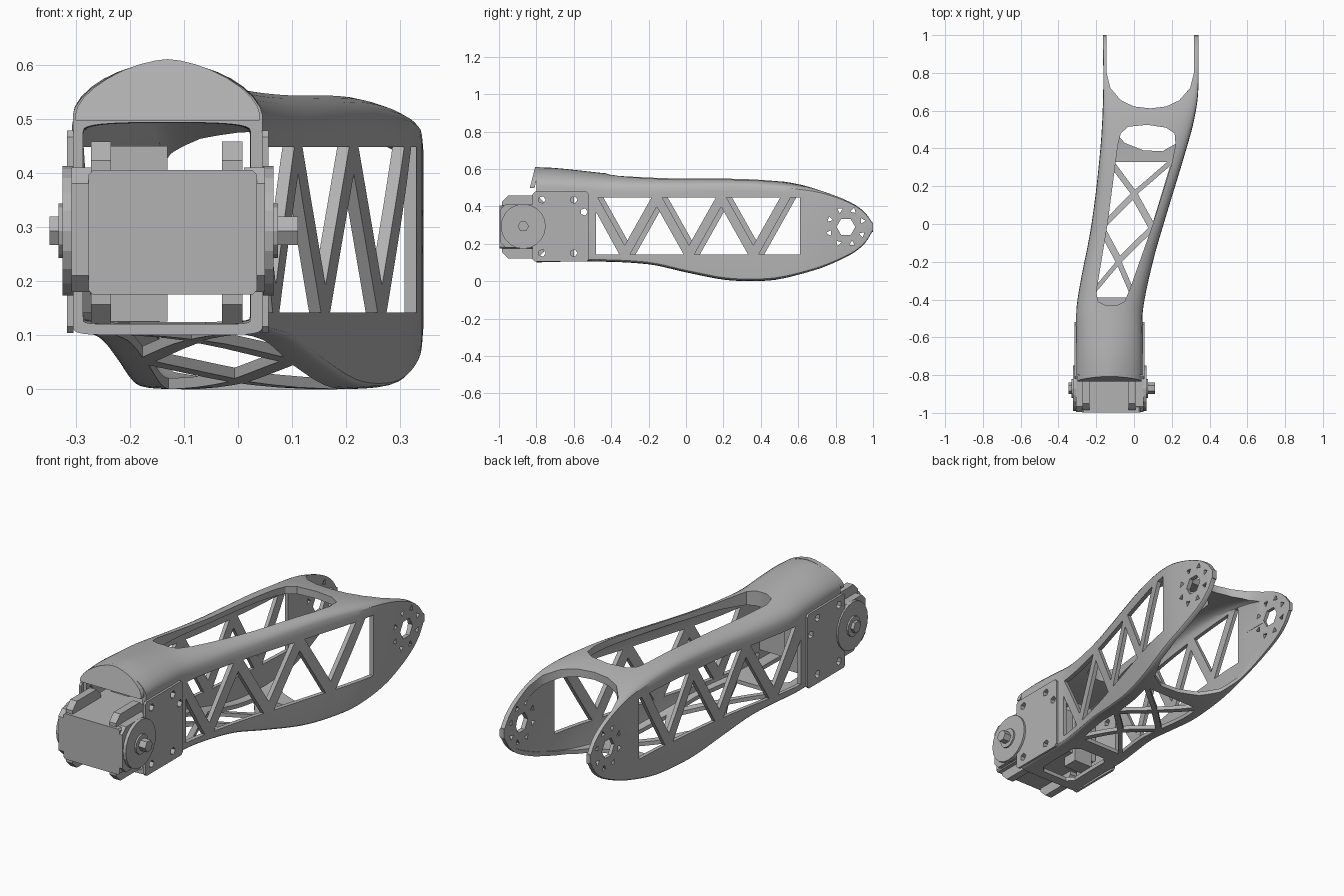
import bpy, bmesh, math
from mathutils import Vector

if "Cube" in bpy.data.objects:
    bpy.data.objects.remove(bpy.data.objects["Cube"], do_unlink=True)

grey = bpy.data.materials.new("plain_grey")
grey.use_nodes = True
GREY = (0.45, 0.45, 0.45, 1)
grey.diffuse_color = GREY
grey.node_tree.nodes["Principled BSDF"].inputs["Base Color"].default_value = GREY


def finish(name, bm):
    bmesh.ops.recalc_face_normals(bm, faces=bm.faces)
    me = bpy.data.meshes.new(name)
    bm.to_mesh(me)
    bm.free()
    me.materials.append(grey)
    ob = bpy.data.objects.new(name, me)
    bpy.context.collection.objects.link(ob)
    return ob


def prisms(name, polys, axis, lo, hi):
    """Extrude 2D outlines along an axis: x uses (y, z), y uses (x, z), z uses (x, y)."""
    place = {"x": lambda p, d: (d, p[0], p[1]),
             "y": lambda p, d: (p[0], d, p[1]),
             "z": lambda p, d: (p[0], p[1], d)}[axis]
    bm = bmesh.new()
    for poly in polys:
        a = [bm.verts.new(place(p, lo)) for p in poly]
        b = [bm.verts.new(place(p, hi)) for p in poly]
        bm.faces.new(a)
        bm.faces.new(b[::-1])
        for i in range(len(a)):
            j = (i + 1) % len(a)
            bm.faces.new((a[i], a[j], b[j], b[i]))
    return finish(name, bm)


def rect(x0, x1, z0, z1, c=0.0):
    if not c:
        return [(x0, z0), (x1, z0), (x1, z1), (x0, z1)]
    return [(x0 + c, z0), (x1 - c, z0), (x1, z0 + c), (x1, z1 - c),
            (x1 - c, z1), (x0 + c, z1), (x0, z1 - c), (x0, z0 + c)]


def ngon(cx, cy, r, n, turn=0.0):
    return [(cx + r * math.cos(turn + math.tau * i / n),
             cy + r * math.sin(turn + math.tau * i / n)) for i in range(n)]


def curve(*pts):
    """Smooth interpolation through (y, value) points."""
    def slope(i):
        a, b = pts[max(i - 1, 0)], pts[min(i + 1, len(pts) - 1)]
        return (b[1] - a[1]) / (b[0] - a[0])

    def f(y):
        y = min(max(y, pts[0][0]), pts[-1][0])
        i = max(k for k in range(len(pts) - 1) if pts[k][0] <= y)
        (y0, v0), (y1, v1) = pts[i], pts[i + 1]
        h = y1 - y0
        t = (y - y0) / h
        return ((2*t**3 - 3*t**2 + 1) * v0 + (t**3 - 2*t**2 + t) * h * slope(i)
                + (3*t**2 - 2*t**3) * v1 + (t**3 - t**2) * h * slope(i + 1))
    return f


# Outline of the arm along its length
left = curve((-.82, -.305), (-.6, -.305), (-.42, -.302), (0, -.225), (.4, -.178), (.7, -.163), (1, -.165))
right = curve((-.82, .045), (-.6, .045), (-.45, .048), (-.2, .1), (0, .157), (.4, .278), (.55, .318), (.7, .34), (1, .342))
top = curve((-.82, .608), (-.7, .605), (-.4, .574), (-.1, .556), (.3, .55), (.5, .535),
            (.65, .507), (.8, .458), (.9, .412), (.96, .365), (.995, .315))
bottom = curve((-.82, .1), (-.5, .105), (-.2, .09), (0, .047), (.2, .008), (.35, 0),
               (.5, .01), (.7, .06), (.8, .1), (.9, .152), (.96, .205), (.995, .262))
cap = curve((-.82, .1), (-.4, .095), (0, .08), (.5, .06), (.75, .03), (1, .015))
power = curve((-.82, 1.6), (-.3, 2.4), (0, 3), (.3, 3.5), (.6, 4), (.8, 7), (1, 8))
in_top = curve((-1, .495), (-.5, .495), (-.2, .525), (.3, .523), (.6, .48), (.8, .42), (.95, .33))
in_cap = curve((-1, .015), (-.5, .025), (-.1, .07), (.5, .05), (.95, .02))


def section(x0, x1, z0, z1, up, down, n):
    """Closed section with a domed top and rounded bottom."""
    c, a, pts = (x0 + x1) / 2, (x1 - x0) / 2, []
    for sign, base, h, e in ((1, z1 - up, up, n), (-1, z0 + down, down, 7)):
        for i in range(17):
            t = math.pi * i / 16
            cx, s = math.cos(t) * sign, max(math.sin(t), 0)
            pts.append((c + a * math.copysign(abs(cx) ** (2 / e), cx), base + sign * h * s ** (2 / e)))
    return pts


def loft(name, ys, shape):
    bm = bmesh.new()
    rings = [[bm.verts.new((x, y, z)) for x, z in shape(y)] for y in ys]
    for a, b in zip(rings, rings[1:]):
        for i in range(len(a)):
            j = (i + 1) % len(a)
            bm.faces.new((a[i], a[j], b[j], b[i]))
    bm.faces.new(rings[0])
    bm.faces.new(rings[-1])
    return finish(name, bm)


def outer(y):
    return section(left(y), right(y), bottom(y), top(y), cap(y), min(.03, cap(y)), power(y))


def inner(y):
    return section(left(y) + .019, right(y) - .022, bottom(y) + .02, in_top(y), in_cap(y), .015, 3)


def cut(ob, cutters):
    for c in cutters:
        m = ob.modifiers.new(c.name, "BOOLEAN")
        m.operation, m.solver, m.object = "DIFFERENCE", "EXACT", c
    bpy.context.view_layer.update()
    me = bpy.data.meshes.new_from_object(ob.evaluated_get(bpy.context.evaluated_depsgraph_get()))
    ob.modifiers.clear()
    ob.data = me


def smooth(ob, angle=30):
    bpy.ops.object.select_all(action="DESELECT")
    ob.select_set(True)
    bpy.context.view_layer.objects.active = ob
    bpy.ops.object.shade_smooth_by_angle(angle=math.radians(angle))


# Side lattice: zigzag bars between two rails
LOW, HIGH, BAR = .142, .448, .028
START, END = -.48, .61


def lattice(first):
    nodes = [first + .172 * i for i in range(7)]
    polys = [[(START, LOW), (nodes[1] - BAR, LOW), (START, HIGH - .08)],
             [(nodes[5] + BAR, LOW), (END, LOW), (END, HIGH), (nodes[6] + BAR, HIGH)]]
    for i in range(5):
        z0, z1 = (HIGH, LOW) if i % 2 == 0 else (LOW, HIGH)
        a, b = nodes[i] + BAR, nodes[i + 2] - BAR
        t = (b - a) / (b - a + 2 * BAR)
        polys.append([(a, z0), (b, z0), (nodes[i + 1], z0 + (z1 - z0) * t)])
    return polys


# Floor lattice: two crossings with a diamond opening between them
def floor_point(u, y):
    return Vector((left(y) + .05 + (right(y) - left(y) - .1) * u, y))


Y0, Y1, Y2, Y3, Y4 = -.4, -.2, -.02, .16, .34
openings = [[(0, Y0), (1, Y0), (.5, Y1)], [(0, Y0), (.5, Y1), (0, Y2)], [(1, Y0), (1, Y2), (.5, Y1)],
            [(.5, Y1), (1, Y2), (.5, Y3), (0, Y2)],
            [(0, Y2), (.5, Y3), (0, Y4)], [(1, Y2), (1, Y4), (.5, Y3)], [(.5, Y3), (1, Y4), (0, Y4)]]
floor = []
for shape in openings:
    pts = [floor_point(*p) for p in shape]
    mid = sum(pts, Vector((0, 0))) / len(pts)
    floor.append([mid + (p - mid) * .82 for p in pts])
floor.append(rect(-.23, -.03, -.75, -.47, .03))

# Oval top window and the two fork slots
window = [(-.2, -.36), (-.19, -.41), (-.15, -.43), (-.09, -.43), (-.05, -.41), (-.02, -.34), (.1, 0),
          (.2, .32), (.22, .42), (.215, .48), (.17, .51), (.07, .525), (-.03, .515), (-.07, .48), (-.085, .42), (-.14, 0)]
slot_top = [(-.145, 1.1), (-.145, .8), (-.125, .72), (-.07, .655), (0, .622), (.085, .612),
            (.17, .622), (.24, .655), (.297, .72), (.317, .8), (.317, 1.1)]
slot_low = [(-.145, 1.1), (-.145, .62), (-.12, .51), (-.05, .43), (.05, .39),
            (.15, .385), (.23, .43), (.29, .55), (.317, .7), (.317, 1.1)]

# Pivot and screw holes
PIVOT = (.855, .29)
holes = [ngon(*PIVOT, .05, 6)]
for i in range(8):
    x, z = ngon(*PIVOT, .095, 8, .35)[i]
    holes.append(ngon(x, z, .017, 3, i * 1.3))
screws = [ngon(y, z, .02, 5) for y, z in ((-.77, .435), (-.6, .435), (-.545, .37), (-.77, .15), (-.6, .15))]

ys = [-.8 + .04 * i for i in range(42)] + [.88, .91, .935, .96, .975, .987, .995, 1]
body = loft("arm_shell", ys, outer)
screw_cutter = prisms("screw_cuts", holes + screws, "x", -.6, .6)
# Each lattice cutter reaches only its own wall, split by a slanted plane along the arm
near_cutter = prisms("left_lattice_cuts", lattice(-.5), "x", -.03, .6)
far_cutter = prisms("right_lattice_cuts", lattice(-.47), "x", -.6, -.03)
for cutter, edge in ((near_cutter, "min"), (far_cutter, "max")):
    for v in cutter.data.vertices:
        if abs(v.co.x) < .1:
            v.co.x = (left(v.co.y) + right(v.co.y)) / 2
cutters = [
    loft("hollow", [-1 + .05 * i for i in range(39)], inner),
    prisms("window_cut", [window], "z", .3, 1),
    prisms("fork_top_cut", [slot_top], "z", .27, 1),
    prisms("fork_low_cut", [slot_low], "z", -.2, .28),
    prisms("floor_cuts", floor, "z", -.2, .2),
    near_cutter, far_cutter, screw_cutter]
cut(body, cutters)
smooth(body)

# Arched lip over the mouth, leaning back
arch = section(-.3, .04, .1, .61, .1, .03, 1.6)[:17]
lip = prisms("front_lip", [[(.04, .497)] + arch + [(-.3, .497)]], "y", -.835, -.81)
for v in lip.data.vertices:
    v.co.y += (v.co.z - .497) * .25

# Mounting plates on both cheeks
for side, x0, x1 in (("right", -.316, -.304), ("left", .044, .056)):
    plate = prisms(side + "_mount_plate", [rect(-.82, -.52, .104, .478, .012)], "x", x0, x1)
    cut(plate, [screw_cutter])
for c in cutters:
    bpy.data.objects.remove(c, do_unlink=True)

# Motor body, its ears and rear connector block
prisms("motor_body", [rect(-.276, .035, .175, .405, .008)], "y", -.998, -.62)
prisms("motor_rear_block", [rect(-.235, -.13, .125, .45)], "y", -.68, -.6)
for side, x0, x1 in (("right", -.272, -.235), ("left", -.03, .008)):
    prisms(side + "_motor_ears", [rect(-.985, -.76, .122, .458, .035)], "x", x0, x1)

# Output discs with hubs and screw heads
AXIS = (-.87, .293)
for side, x, d in (("right", -.304, -1), ("left", .046, 1)):
    prisms(side + "_bracket", [rect(-.995, -.75, .18, .41, .03)], "x", x - d * .035, x + d * .004)
    for part, r, n, a, b in (("disc", .12, 20, 0, .02), ("hub", .05, 12, .018, .028), ("screw", .03, 6, .026, .044 if d < 0 else .065)):
        prisms(f"{side}_{part}", [ngon(*AXIS, r, n)], "x", x + d * a, x + d * b)
